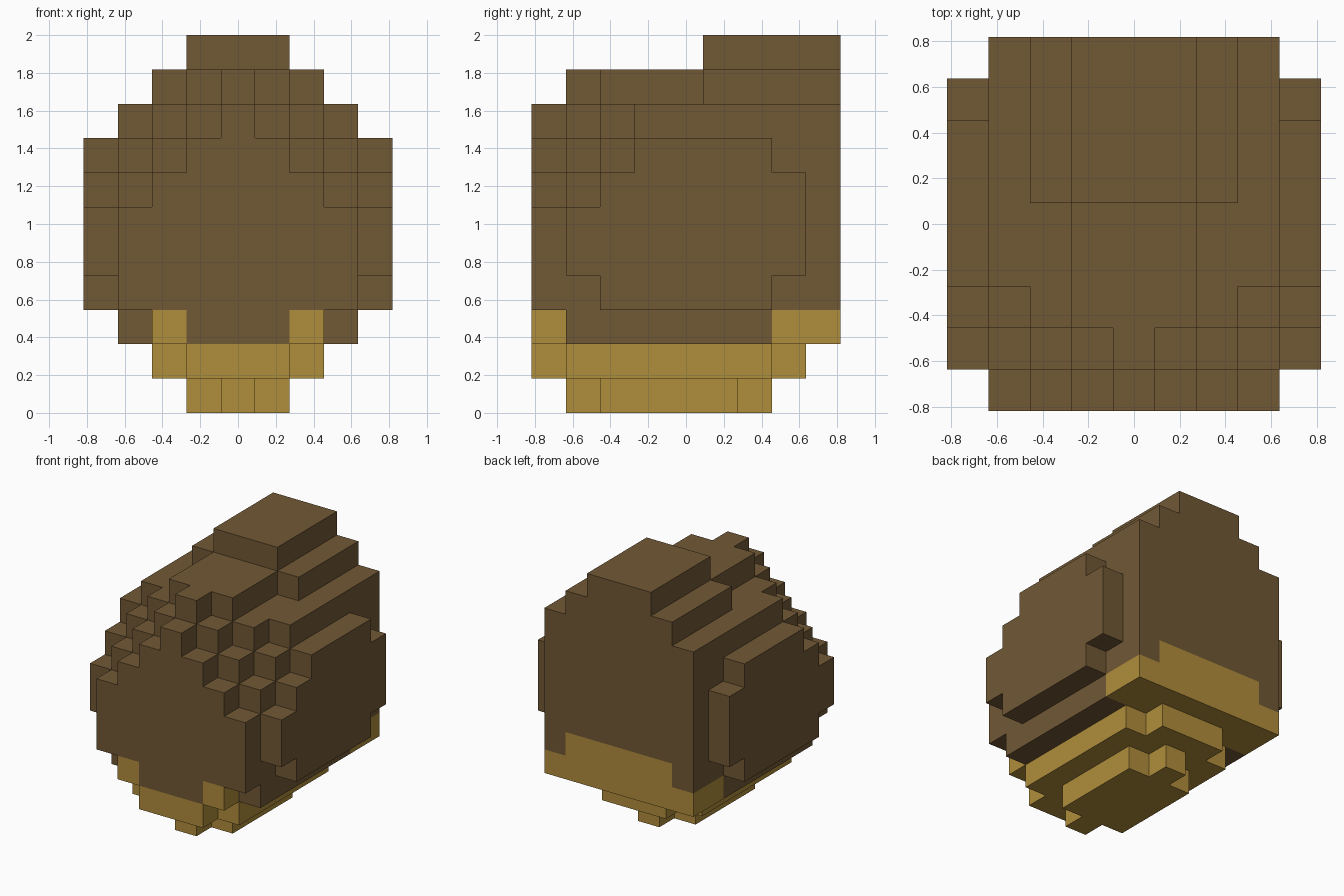
import bpy
import bmesh
from math import radians
from mathutils import Vector

if "Cube" in bpy.data.objects:
    bpy.data.objects.remove(bpy.data.objects["Cube"])

UNIT = 2 / 11  # edge of one block

# Layers from the ground up: (half width, first row, last row), front is negative
LAYERS = [
    [(0, -3, 2), (1, -2, 1)],
    [(1, -4, 3), (2, -3, 2)],
    [(2, -4, -4), (3, -3, 4)],
    [(3, -4, 4), (4, -2, 2)],
    [(3, -4, 4), (4, -3, 3)],
    [(3, -4, 4), (4, -3, 3)],
    [(2, -4, -4), (3, -3, 4), (4, -2, 3)],
    [(1, -4, -4), (2, -3, -3), (3, -2, 4), (4, -1, 2)],
    [(0, -4, -4), (1, -3, -3), (2, -2, -2), (3, -1, 4)],
    [(0, -3, -3), (1, -2, 0), (2, 1, 4)],
    [(1, 1, 4)],
]


def material(name, color):
    mat = bpy.data.materials.new(name)
    mat.use_nodes = True
    mat.diffuse_color = color
    mat.node_tree.nodes["Principled BSDF"].inputs["Base Color"].default_value = color
    return mat


def is_underside(x, y, z):
    """Blocks that belong to the golden underside."""
    if z < 2:
        return True
    if z == 2:
        return y >= 3 or (y == -4 and abs(x) == 2)
    return z == 3 and y == 4 and abs(x) <= 2


def make_part(name, cells, solid, mat):
    """Skin the cells with the faces that are open to the air."""
    bm = bmesh.new()
    for cell in cells:
        for axis in range(3):
            for sign in (-1, 1):
                step = [0, 0, 0]
                step[axis] = sign
                if tuple(c + s for c, s in zip(cell, step)) in solid:
                    continue
                normal = Vector(step)
                side = Vector((0, 0, 0))
                side[(axis + 1) % 3] = 1
                up = normal.cross(side)
                mid = Vector(cell) + Vector((0, 0, 0.5)) + normal / 2
                corners = [(-1, -1), (1, -1), (1, 1), (-1, 1)]
                bm.faces.new([bm.verts.new((mid + (side * a + up * b) / 2) * UNIT)
                              for a, b in corners])
    bmesh.ops.remove_doubles(bm, verts=bm.verts[:], dist=UNIT / 100)
    # Merge flat neighbours into clean panels
    bmesh.ops.dissolve_limit(bm, angle_limit=radians(1), verts=bm.verts[:],
                             edges=bm.edges[:], use_dissolve_boundaries=False)
    mesh = bpy.data.meshes.new(name)
    bm.to_mesh(mesh)
    bm.free()
    mesh.materials.append(mat)
    obj = bpy.data.objects.new(name, mesh)
    bpy.context.collection.objects.link(obj)
    return obj


solid = {(x, y, z)
         for z, spans in enumerate(LAYERS)
         for half, first, last in spans
         for y in range(first, last + 1)
         for x in range(-half, half + 1)}
underside = {cell for cell in solid if is_underside(*cell)}

make_part("shell", solid - underside, solid,
          material("brown", (0.165, 0.098, 0.036, 1)))
make_part("underside", underside, solid,
          material("gold", (0.434, 0.266, 0.044, 1)))
